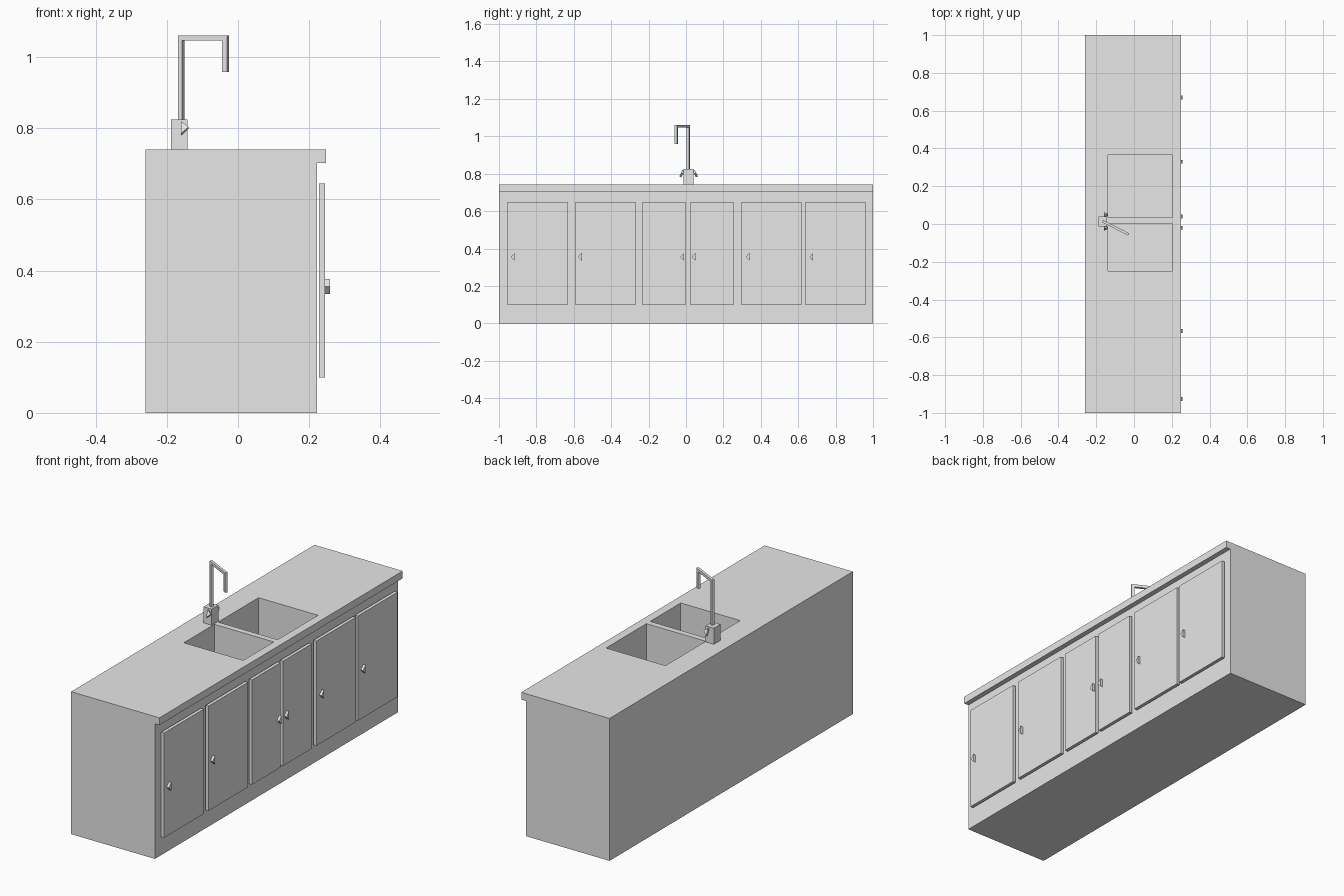
import bpy, math
from mathutils import Vector, Matrix

cube = bpy.data.objects.get("Cube")
if cube:
    bpy.data.objects.remove(cube, do_unlink=True)

grey = bpy.data.materials.new("plain_grey")
grey.use_nodes = True
grey.diffuse_color = (0.8, 0.8, 0.8, 1)
grey.node_tree.nodes["Principled BSDF"].inputs["Base Color"].default_value = (0.8, 0.8, 0.8, 1)


def prism(name, outline, depth, matrix=Matrix()):
    """Outline of 3D points (counter-clockwise seen from the depth side), extruded along depth."""
    n = len(outline)
    near = [Vector(p) for p in outline]
    verts = near + [p + Vector(depth) for p in near]
    faces = [list(range(n))[::-1], list(range(n, 2 * n))]
    faces += [[i, (i + 1) % n, n + (i + 1) % n, n + i] for i in range(n)]
    mesh = bpy.data.meshes.new(name)
    mesh.from_pydata([matrix @ v for v in verts], [], faces)
    mesh.materials.append(grey)
    obj = bpy.data.objects.new(name, mesh)
    bpy.context.collection.objects.link(obj)
    return obj


def box(name, x, y, z, matrix=Matrix()):
    base = [(x[0], y[0], z[0]), (x[1], y[0], z[0]), (x[1], y[1], z[0]), (x[0], y[1], z[0])]
    return prism(name, base, (0, 0, z[1] - z[0]), matrix)


# Cabinet body and overhanging worktop in one profile
TOP = 0.741
section = [(-0.26, 0), (-0.26, TOP), (0.248, TOP), (0.248, 0.703), (0.222, 0.703), (0.222, 0)]
cabinet = prism("cabinet_and_worktop", [(x, -1, z) for x, z in section], (0, 2, 0))

# Two sink basins cut into the worktop
for i, span in enumerate([(0.034, 0.366), (-0.248, 0.003)]):
    cutter = box(f"basin_cutter_{i}", (-0.138, 0.204), span, (TOP - 0.25, TOP + 0.1))
    cutter.hide_render = True
    cutter.hide_viewport = True
    cut = cabinet.modifiers.new("basin", "BOOLEAN")
    cut.operation = "DIFFERENCE"
    cut.solver = "EXACT"
    cut.object = cutter

# Apply the cuts and remove the cutters
graph = bpy.context.evaluated_depsgraph_get()
cut_mesh = bpy.data.meshes.new_from_object(cabinet.evaluated_get(graph))
cutters = [m.object for m in cabinet.modifiers]
cabinet.modifiers.clear()
cabinet.data = cut_mesh
for cutter in cutters:
    bpy.data.objects.remove(cutter, do_unlink=True)

# Doors, each with a triangular knob: start, end, knob position
doors = [(-0.957, -0.631, -0.927), (-0.593, -0.267, -0.567), (-0.235, 0.0, -0.02),
         (0.021, 0.257, 0.04), (0.294, 0.62, 0.329), (0.636, 0.963, 0.67)]
for i, (start, end, knob) in enumerate(doors):
    box(f"door_{i + 1}", (0.228, 0.245), (start, end), (0.1, 0.645))
    prism(f"door_knob_{i + 1}",
          [(0.245, knob - 0.01, 0.355), (0.245, knob + 0.01, 0.334), (0.245, knob + 0.01, 0.376)],
          (0.013, 0, 0))

# Tap: block, then post, arm and spout turned towards the smaller basin
box("tap_block", (-0.189, -0.142), (-0.013, 0.041), (TOP, 0.825))
turn = Matrix.Translation((-0.16, 0.012, 0)) @ Matrix.Rotation(math.radians(-27), 4, "Z")
w, reach = 0.0067, 0.141
box("tap_post", (-w, w), (-w, w), (0.825, 1.047), turn)
box("tap_arm", (-w, reach + w), (-w, w), (1.047, 1.061), turn)
box("tap_spout", (reach - w - 0.002, reach + w), (-w, w), (0.958, 1.047), turn)

# Splayed triangular tap handles on both sides
for side, name in ((-1, "right"), (1, "left")):
    tilt = Matrix.Translation((-0.16, 0.014 + side * 0.036, 0.8)) @ Matrix.Rotation(side * math.radians(25), 4, "X")
    prism(f"tap_handle_{name}", [(0, -0.006, -0.019), (0, -0.006, 0.019), (0.021, -0.006, 0.002)],
          (0, 0.012, 0), tilt)
